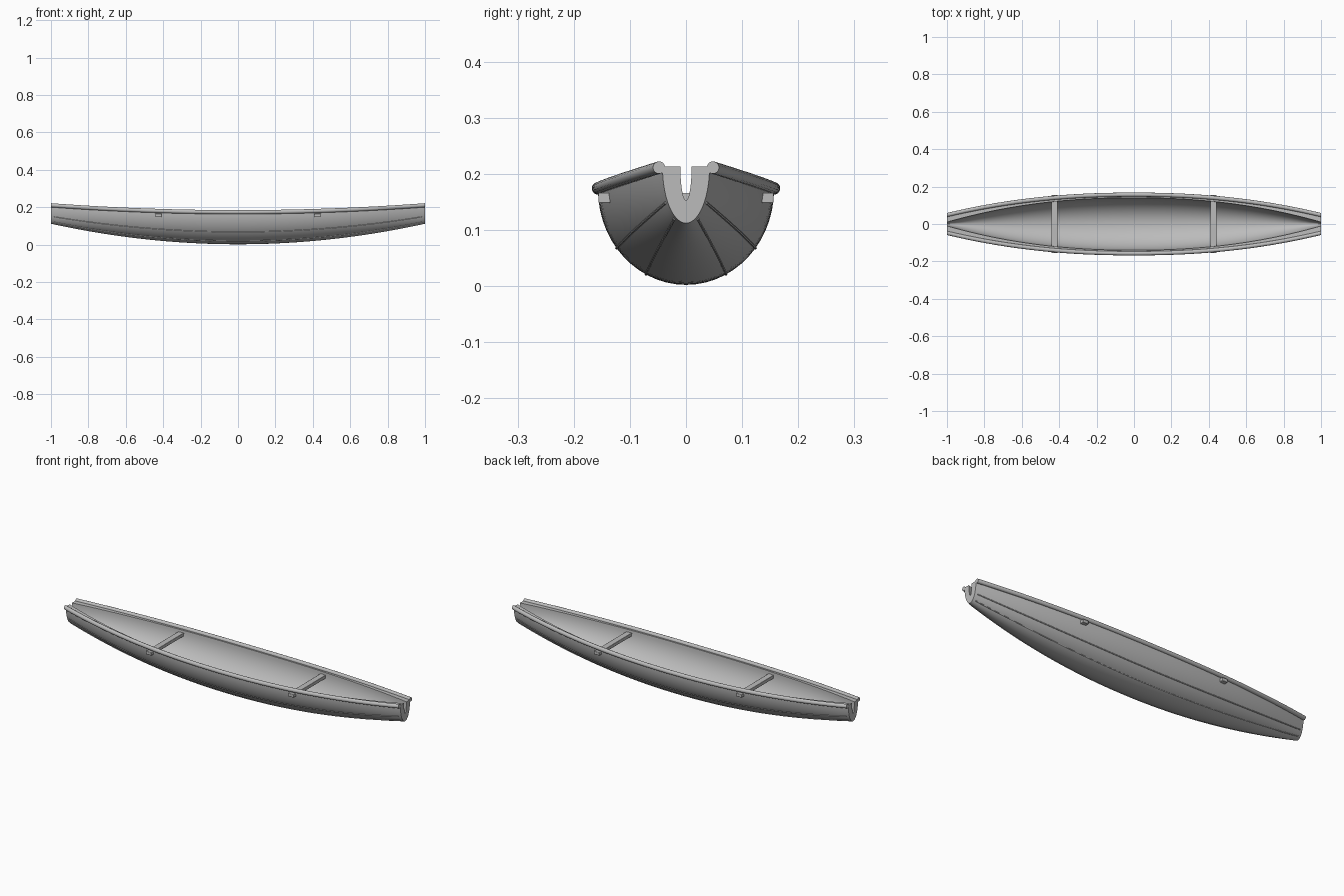
import bpy, bmesh
from math import sin, cos, pi, radians

if "Cube" in bpy.data.objects:
    bpy.data.objects.remove(bpy.data.objects["Cube"], do_unlink=True)

grey = bpy.data.materials.new("Plain grey")
grey.use_nodes = True
grey.diffuse_color = (0.5, 0.5, 0.5, 1)
grey.node_tree.nodes["Principled BSDF"].inputs["Base Color"].default_value = (0.5, 0.5, 0.5, 1)

STATIONS = 48


def taper(mid, end, x, power=2.0):
    """Blend a measure from midships to the ends."""
    return mid + (end - mid) * abs(x) ** power


def outer_point(x, a):
    """Point on the outer half-elliptical section at angle a from the rim."""
    rim, keel = taper(0.172, 0.213, x), taper(0.002, 0.112, x)
    return taper(0.157, 0.042, x, 2.2) * cos(a), rim - (rim - keel) * sin(a)


def inner_point(x, a):
    rim, floor = taper(0.172, 0.213, x), taper(0.02, 0.153, x)
    return taper(0.14, 0.01, x, 2.2) * cos(a), rim - (rim - floor) * sin(a)


def hull_section(x):
    angles = [pi * i / 28 for i in range(29)]
    return [outer_point(x, a) for a in angles] + [inner_point(x, a) for a in reversed(angles)]


def round_section(y, z, radius, sides):
    return [(y + radius * cos(2 * pi * i / sides), z + radius * sin(2 * pi * i / sides))
            for i in range(sides)]


def finish(bm, name):
    bmesh.ops.recalc_face_normals(bm, faces=bm.faces)
    mesh = bpy.data.meshes.new(name)
    bm.to_mesh(mesh)
    bm.free()
    mesh.materials.append(grey)
    obj = bpy.data.objects.new(name, mesh)
    bpy.context.collection.objects.link(obj)
    bpy.ops.object.select_all(action="DESELECT")
    obj.select_set(True)
    bpy.context.view_layer.objects.active = obj
    bpy.ops.object.shade_smooth_by_angle(angle=radians(40))
    return obj


def loft(name, section, half_length=1.0):
    """Skin closed sections along the length of the boat."""
    bm = bmesh.new()
    rings = []
    for i in range(STATIONS + 1):
        x = half_length * (2 * i / STATIONS - 1)
        rings.append([bm.verts.new((x, y, z)) for y, z in section(x)])
    n = len(rings[0])
    for a, b in zip(rings, rings[1:]):
        for j in range(n):
            k = (j + 1) % n
            bm.faces.new((a[j], a[k], b[k], b[j]))
    for ring in (rings[0], rings[-1]):
        if n > 40:  # U-shaped end of the hollow hull
            for j in range(n // 2 - 1):
                bm.faces.new((ring[j], ring[j + 1], ring[n - 2 - j], ring[n - 1 - j]))
        else:
            bm.faces.new(ring)
    return finish(bm, name)


# Hollow hull
loft("hull", hull_section)

for side, label in ((1, "back"), (-1, "front")):
    # Rounded rail along the rim
    loft(label + "_rail", lambda x: round_section(
        side * taper(0.157, 0.048, x, 2.2), taper(0.174, 0.211, x), 0.011, 14))
    # Raised plank seams
    for angle, place in ((38, "upper"), (63, "lower")):
        def seam(x):
            y, z = outer_point(x, radians(angle))
            return round_section(side * y, z, 0.0025, 6)
        loft(label + "_" + place + "_seam", seam, 0.985)

# Cross bars, ends poking through the hull
for x, label in ((-0.425, "right"), (0.425, "left")):
    bm = bmesh.new()
    bmesh.ops.create_cube(bm, size=1)
    for v in bm.verts:
        v.co = (x + v.co.x * 0.032, v.co.y * 0.312, 0.157 + v.co.z * 0.018)
    bar = finish(bm, label + "_cross_bar")
    bevel = bar.modifiers.new("Soft edges", "BEVEL")
    bevel.width = 0.002
    bevel.segments = 2
